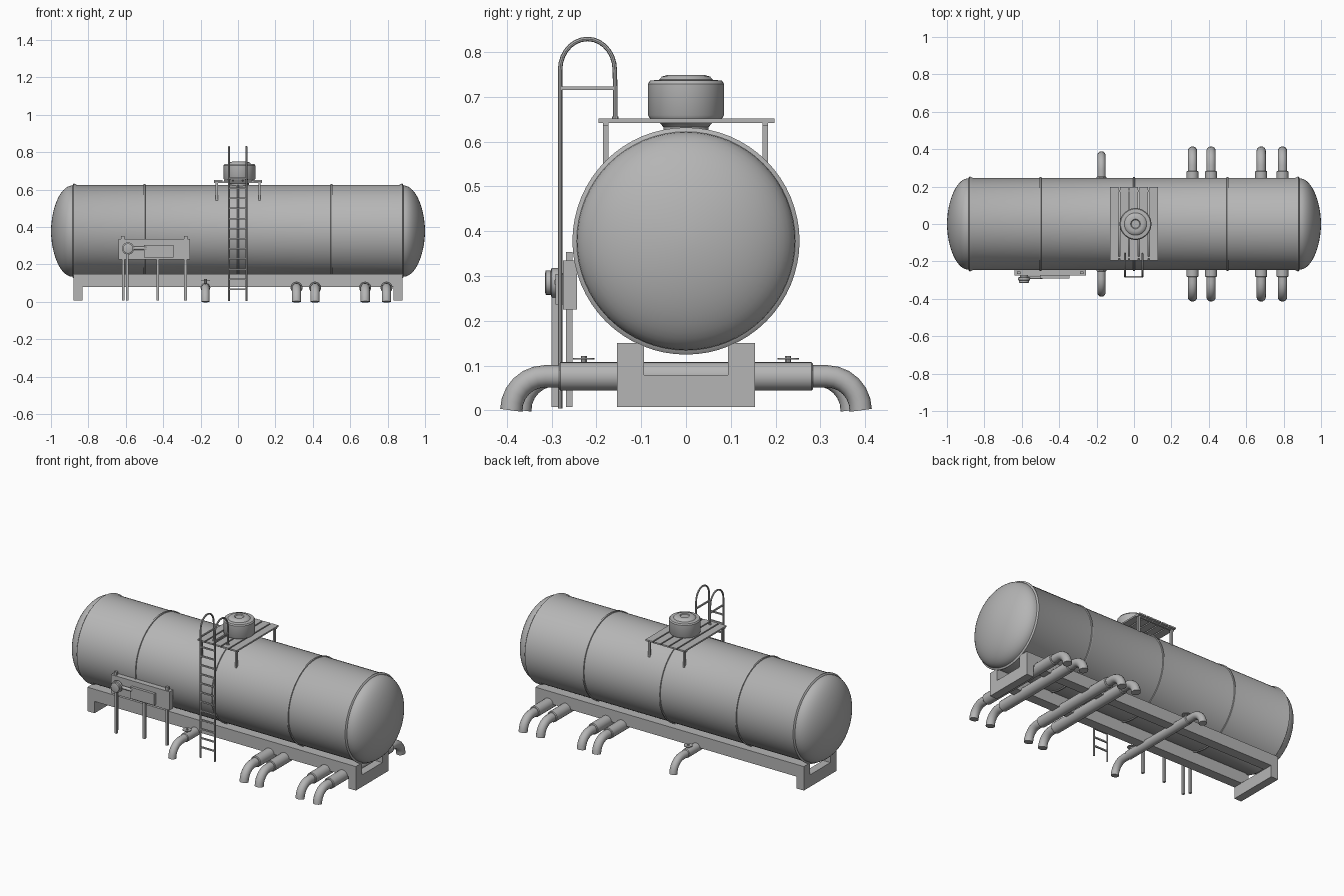
import bpy, bmesh, math
from mathutils import Vector, Matrix

if "Cube" in bpy.data.objects:
    bpy.data.objects.remove(bpy.data.objects["Cube"])

ROT = {'X': Matrix.Rotation(math.pi / 2, 4, 'Y'), 'Y': Matrix.Rotation(-math.pi / 2, 4, 'X'),
       'Z': Matrix.Identity(4)}

# Darker grey paint for every part
GREY = bpy.data.materials.new("grey_paint")
GREY.diffuse_color = (0.46, 0.46, 0.46, 1)
GREY.use_nodes = True
GREY.node_tree.nodes["Principled BSDF"].inputs["Base Color"].default_value = GREY.diffuse_color


def finish(name, bm, smooth=True):
    bmesh.ops.recalc_face_normals(bm, faces=bm.faces)
    me = bpy.data.meshes.new(name)
    bm.to_mesh(me)
    bm.free()
    me.materials.append(GREY)
    ob = bpy.data.objects.new(name, me)
    bpy.context.collection.objects.link(ob)
    if smooth:
        bpy.ops.object.select_all(action='DESELECT')
        ob.select_set(True)
        bpy.context.view_layer.objects.active = ob
        bpy.ops.object.shade_smooth_by_angle(angle=math.radians(35))
    return ob


def boxes(name, *spans):
    """Each span is (x0, x1, y0, y1, z0, z1)."""
    bm = bmesh.new()
    for x0, x1, y0, y1, z0, z1 in spans:
        m = Matrix.Translation(((x0 + x1) / 2, (y0 + y1) / 2, (z0 + z1) / 2))
        bmesh.ops.create_cube(bm, size=1, matrix=m @ Matrix.Diagonal((x1 - x0, y1 - y0, z1 - z0, 1)))
    return finish(name, bm, False)


def lathe(name, profile, origin, axis='Z', n=32):
    """Revolve (radius, height) points; zero radius makes a pole."""
    bm = bmesh.new()
    rings = []
    for r, h in profile:
        k = n if r > 0 else 1
        rings.append([bm.verts.new((r * math.cos(2 * math.pi * i / n), r * math.sin(2 * math.pi * i / n), h))
                      for i in range(k)])
    for a, b in zip(rings, rings[1:]):
        for i in range(n):
            j = (i + 1) % n
            vs = list(dict.fromkeys([a[i % len(a)], a[j % len(a)], b[j % len(b)], b[i % len(b)]]))
            bm.faces.new(vs)
    for ring in (rings[0], rings[-1]):
        if len(ring) > 1:
            bm.faces.new(ring)
    bm.transform(Matrix.Translation(origin) @ ROT[axis])
    return finish(name, bm)


def tube(name, pts, r, n=12):
    """Round tube along a path that stays in a plane of constant x."""
    bm = bmesh.new()
    pts = [Vector(p) for p in pts]
    side = Vector((1, 0, 0))
    rings = []
    for i, p in enumerate(pts):
        t = (pts[min(i + 1, len(pts) - 1)] - pts[max(i - 1, 0)]).normalized()
        up = side.cross(t)
        rings.append([bm.verts.new(p + r * (math.cos(a) * side + math.sin(a) * up))
                      for a in (2 * math.pi * k / n for k in range(n))])
    for a, b in zip(rings, rings[1:]):
        for i in range(n):
            bm.faces.new((a[i], a[(i + 1) % n], b[(i + 1) % n], b[i]))
    bm.faces.new(rings[0])
    bm.faces.new(rings[-1])
    return finish(name, bm)


# Tank with domed ends and a small lip at each seam
ZC = 0.378
right = [(0.247, 0.862), (0.2535, 0.876), (0.2535, 0.879), (0.247, 0.884)]
right += [(0.244 * math.cos(t) ** 1.08, 0.885 + 0.115 * math.sin(t))
          for t in (math.pi / 2 * i / 14 for i in range(14))]
right += [(0, 1.0)]
lathe("tank", [(r, -h) for r, h in reversed(right)] + right, (0, 0, ZC), 'X', 64)
for x in (-0.5, 0, 0.5):
    lathe("tank_band", [(0.24, -0.008), (0.252, -0.004), (0.252, 0.004), (0.24, 0.008)], (x, 0, ZC), 'X', 64)

# Base frame
boxes("base_rails", *[(-0.88, 0.88, min(a, b), max(a, b), 0.078, 0.15)
                      for a, b in ((-0.154, -0.094), (0.094, 0.154))])
boxes("base_end_beams", *[(x - 0.024, x + 0.024, -0.154, 0.154, 0.008, 0.079) for x in (-0.856, 0.856)])

# Outlet pipes running across, with elbows down to the ground
for x, r, sleeve, ystart, yend in ((-0.174, 0.022, 0.026, 0.25, 0.367), (0.313, 0.025, 0.032, 0.28, 0.39),
                                   (0.412, 0.025, 0.032, 0.28, 0.39), (0.68, 0.025, 0.032, 0.28, 0.39),
                                   (0.794, 0.025, 0.032, 0.28, 0.39)):
    lathe("cross_pipe", [(sleeve - 0.004, -ystart - 0.004), (sleeve, -ystart), (sleeve, ystart),
                         (sleeve - 0.004, ystart + 0.004)], (x, 0, 0.076), 'Y', 20)
    for s in (-1, 1):
        R = 0.076
        path = [(x, s * (ystart - 0.01), 0.076)]
        path += [(x, s * (yend - R + R * math.sin(t)), R * math.cos(t))
                 for t in (math.pi / 2 * i / 6 for i in range(7))]
        tube("pipe_elbow", path, r, 16)

# Valve hand wheels on the small pipe
for s in (-1, 1):
    lathe("valve_stem", [(0.007, 0.09), (0.007, 0.121)], (-0.174, s * 0.228, 0), 'Z', 10)
    lathe("valve_wheel", [(0.024, 0.113), (0.024, 0.117)], (-0.174, s * 0.228, 0), 'Z', 16)

# Ladder with hooped handrails
for x in (-0.048, 0.045):
    path = [(x, -0.281, 0.004), (x, -0.281, 0.72)]
    path += [(x, -0.22 - 0.061 * math.cos(t), 0.76 + 0.069 * math.sin(t))
             for t in (math.pi * i / 14 for i in range(15))]
    path += [(x, -0.158, 0.72), (x, -0.158, 0.648)]
    tube("ladder_rail", path, 0.005, 8)
    boxes("handrail_bar", (x - 0.004, x + 0.004, -0.281, -0.158, 0.715, 0.723))
    lathe("handrail_foot", [(0.008, 0.65), (0.008, 0.656)], (x, -0.158, 0), 'Z', 10)
boxes("ladder_rungs", *[(-0.048, 0.045, -0.285, -0.277, z - 0.004, z + 0.004)
                        for z in (0.067 + 0.054 * i for i in range(12))])

# Platform of planks on four legs
boxes("platform_planks", *[(-0.128 + 0.0525 * i, -0.083 + 0.0525 * i, -0.195, 0.198, 0.642, 0.651)
                           for i in range(5)])
boxes("platform_bearers", *[(-0.128, 0.127, y - 0.006, y + 0.006, 0.636, 0.644) for y in (-0.179, 0.177)])
boxes("platform_legs", *[(x - 0.006, x + 0.006, y - 0.006, y + 0.006, 0.542, 0.64)
                         for x in (-0.113, 0.115) for y in (-0.179, 0.177)])

# Filler hatch
lathe("hatch", [(0.05, 0.61), (0.05, 0.632), (0.062, 0.645), (0.08, 0.651), (0.085, 0.659), (0.085, 0.729),
                (0.08, 0.736), (0.06, 0.738), (0.054, 0.745), (0.04, 0.749), (0.026, 0.749), (0.022, 0.745),
                (0, 0.745)], (0.008, 0, 0), 'Z', 40)

# Control panel on the front
boxes("control_panel", (-0.64, -0.256, -0.275, -0.243, 0.225, 0.335))
boxes("control_panel_tabs", *[(x - 0.009, x + 0.009, -0.268, -0.253, 0.33, 0.353) for x in (-0.617, -0.28)])
boxes("control_panel_legs", *[(x - 0.007, x + 0.007, -0.268, -0.253, 0.008, 0.23)
                              for x in (-0.613, -0.43, -0.281)])
boxes("gauge_post", (-0.599, -0.585, -0.3, -0.286, 0.008, 0.29))
lathe("gauge", [(0.02, -0.315), (0.027, -0.313), (0.027, -0.302), (0.033, -0.3), (0.033, -0.286),
                (0.022, -0.284), (0.022, -0.27)], (-0.588, 0, 0.285), 'Y', 24)
lathe("gauge_pipe", [(0.009, -0.57), (0.009, -0.49)], (0, -0.286, 0.286), 'X', 12)
boxes("panel_cover", (-0.502, -0.346, -0.291, -0.27, 0.236, 0.304))
